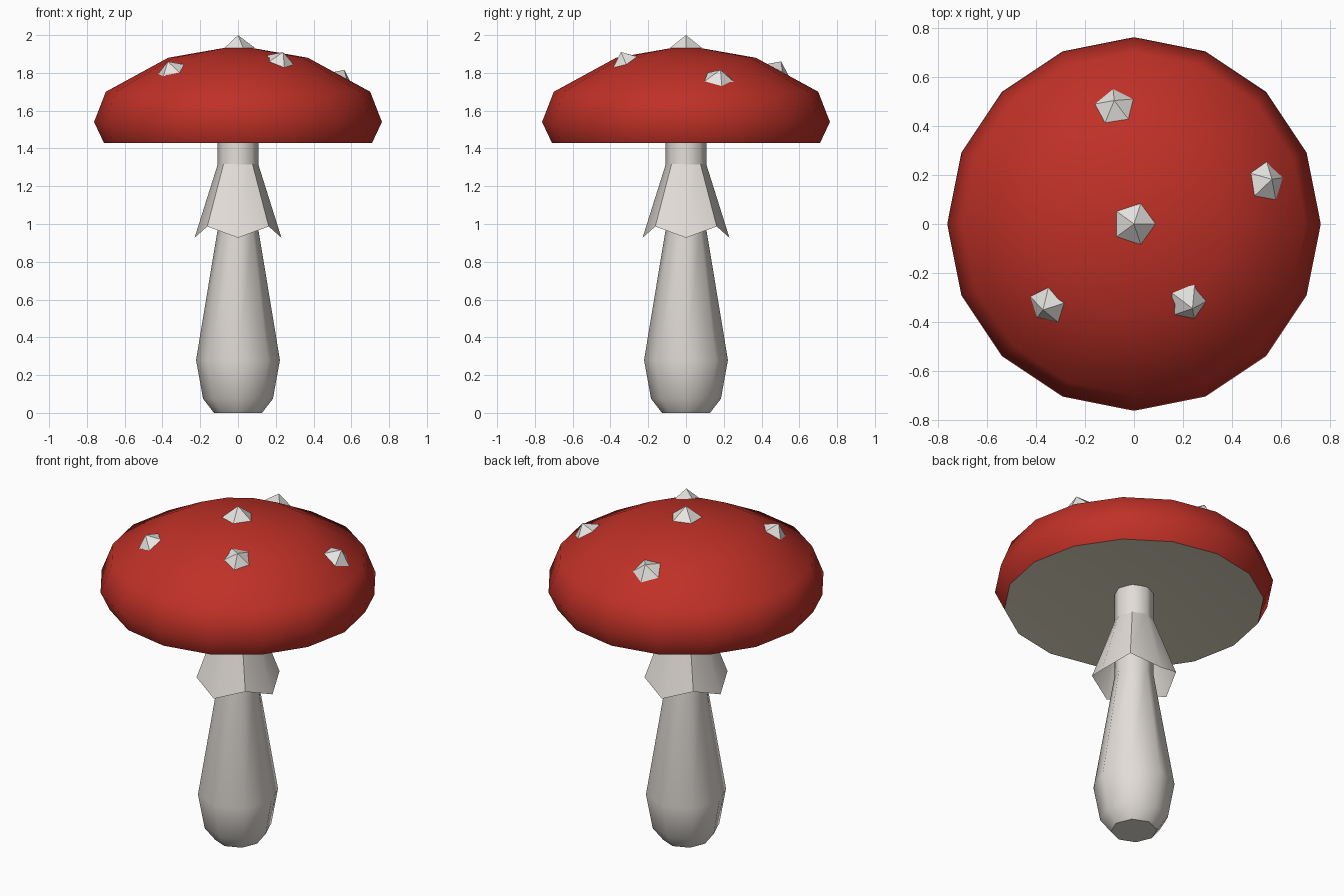
import bpy, math
from math import cos, sin, pi, radians
from mathutils import Vector, Matrix

if "Cube" in bpy.data.objects:
    bpy.data.objects.remove(bpy.data.objects["Cube"])


def material(name, rgb):
    m = bpy.data.materials.new(name)
    m.diffuse_color = (*rgb, 1)
    m.use_nodes = True
    m.node_tree.nodes["Principled BSDF"].inputs["Base Color"].default_value = m.diffuse_color
    return m


RED = material("cap red", (0.52, 0.03, 0.02))
STEM = material("stem ivory", (0.76, 0.72, 0.68))
GILL = material("gill cream", (0.78, 0.72, 0.57))
SPOT = material("spot white", (0.80, 0.78, 0.75))


def make(name, verts, faces, mat, angle):
    me = bpy.data.meshes.new(name)
    me.from_pydata(verts, [], faces)
    me.materials.append(mat)
    ob = bpy.data.objects.new(name, me)
    bpy.context.collection.objects.link(ob)
    bpy.ops.object.select_all(action='DESELECT')
    ob.select_set(True)
    bpy.context.view_layer.objects.active = ob
    if angle:
        bpy.ops.object.shade_smooth_by_angle(angle=radians(angle))
    return ob


def lathe(name, profile, n, mat, angle, start=None, end=None, wave=0):
    """Revolve (r, z) rings bottom to top; start/end = centre heights that close the ends.
    wave lifts every second vertex of the first ring."""
    verts, faces = [], []
    for j, (r, z) in enumerate(profile):
        for i in range(n):
            a = 2 * pi * i / n
            verts.append((r * cos(a), r * sin(a), z + (wave if j == 0 and i % 2 else 0)))
    for j in range(len(profile) - 1):
        for i in range(n):
            k = (i + 1) % n
            faces.append((j * n + i, j * n + k, (j + 1) * n + k, (j + 1) * n + i))
    if start is not None:
        c = len(verts)
        verts.append((0, 0, start))
        faces += [(c, (i + 1) % n, i) for i in range(n)]
    if end is not None:
        c, b = len(verts), (len(profile) - 1) * n
        verts.append((0, 0, end))
        faces += [(c, b + i, b + (i + 1) % n) for i in range(n)]
    return make(name, verts, faces, mat, angle)


# Stem with a swollen foot
lathe("stem", [(0.127, 0), (0.185, 0.075), (0.222, 0.28), (0.108, 0.97), (0.108, 1.49)],
      8, STEM, 50, start=0, end=1.49)

# Ragged skirt around the stem, open below
lathe("skirt", [(0.23, 0.927), (0.1, 1.34)], 8, STEM, 50, wave=0.06)

# Red cap and the slightly hollow gill surface below it
CAP = [(0.71, 1.43), (0.762, 1.54), (0.70, 1.70), (0.37, 1.88)]
TOP = 1.945
lathe("cap", CAP, 16, RED, 60, end=TOP)
lathe("gills", [CAP[0]], 16, GILL, 30, start=1.50)


# Pyramid spots standing on the cap surface
def cap_point(x, y):
    r, a = math.hypot(x, y), math.atan2(y, x)
    line = CAP[1:] + [(0, TOP)]
    for (r0, z0), (r1, z1) in zip(line, line[1:]):
        if r1 <= r <= r0:
            z = z0 + (z1 - z0) * (r0 - r) / (r0 - r1)
            slope = Vector((z1 - z0, 0, r0 - r1)) if r > 0.01 else Vector((0, 0, 1))
            return Vector((x, y, z)), Matrix.Rotation(a, 3, 'Z') @ slope.normalized()


for i, (x, y, size, turn) in enumerate([(0, 0, 0.088, 72), (-0.077, 0.48, 0.094, 97),
                                        (0.54, 0.175, 0.092, 85), (-0.354, -0.334, 0.088, 84),
                                        (0.225, -0.325, 0.085, 75)]):
    p, nrm = cap_point(x, y)
    q = Vector((0, 0, 1)).rotation_difference(nrm)
    ring = [Vector((size * cos(radians(turn + 72 * k)), size * sin(radians(turn + 72 * k)), -0.012))
            for k in range(5)]
    pts = ring + [Vector((0, 0, 2.0 - TOP if i == 0 else 0.05))]
    make("spot_%d" % (i + 1), [p + q @ v for v in pts],
         [(k, (k + 1) % 5, 5) for k in range(5)] + [(4, 3, 2, 1, 0)], SPOT, 0)
